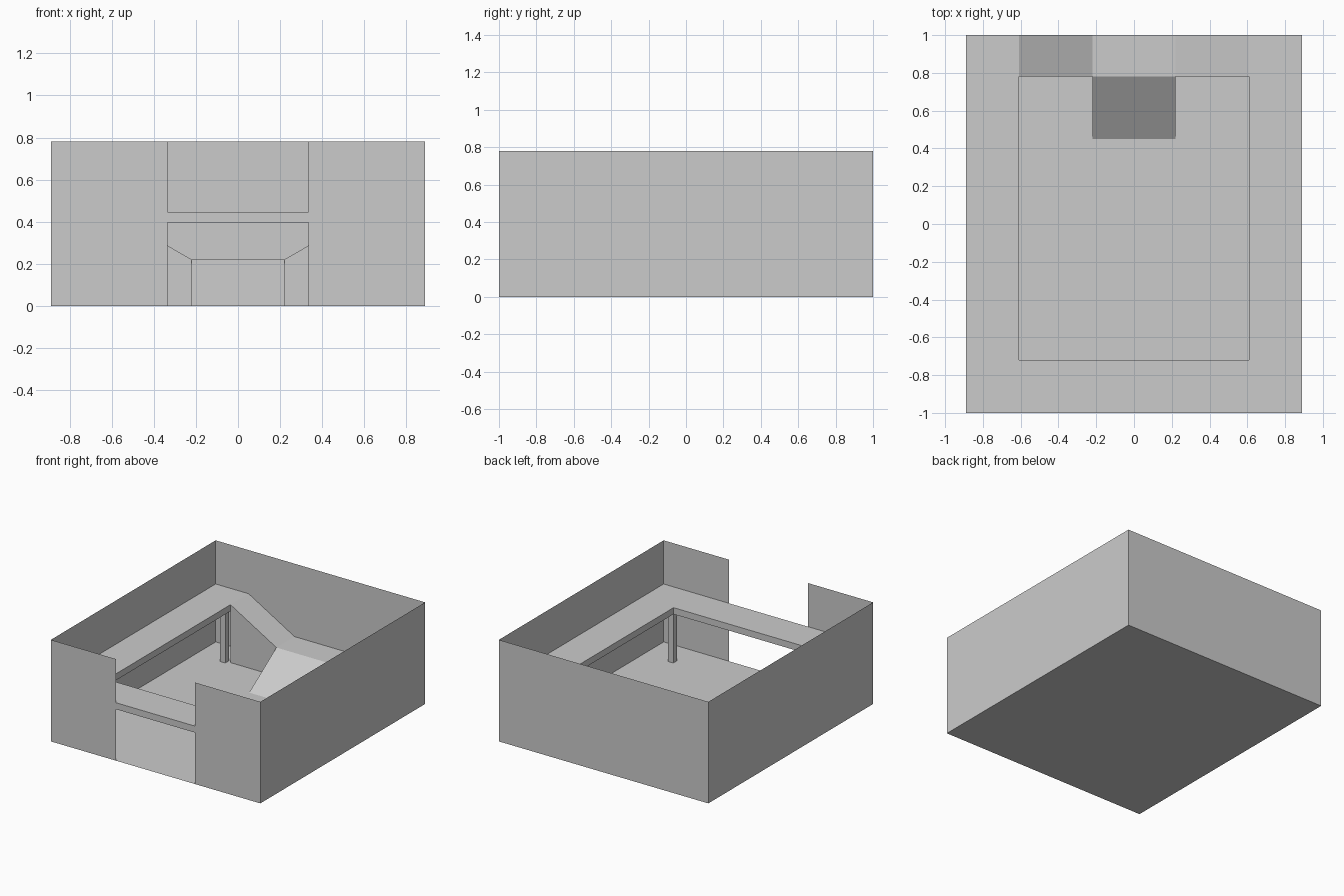
import bpy, bmesh
from mathutils import Vector

if "Cube" in bpy.data.objects:
    bpy.data.objects.remove(bpy.data.objects["Cube"])

W, D, H = 0.89, 1.0, 0.78          # half width, half depth, wall height
DOOR = 0.335                       # half width of the front opening
LOW, TOP = 0.395, 0.445            # balcony slab underside and top
HX, HY0, HY1 = 0.61, -0.72, 0.78   # balcony hole
LX, LZ, RY = 0.22, 0.22, 0.45      # stair landing half width, height, ramp foot


def finish(name, bm):
    mesh = bpy.data.meshes.new(name)
    bm.to_mesh(mesh)
    bm.free()
    obj = bpy.data.objects.new(name, mesh)
    bpy.context.collection.objects.link(obj)
    return obj


def panel(name, points):
    bm = bmesh.new()
    bm.faces.new([bm.verts.new(p) for p in points])
    return finish(name, bm)


def prism(name, profile, offset):
    """Extrude a profile, then drop faces lying on the floor or outer walls."""
    bm = bmesh.new()
    face = bm.faces.new([bm.verts.new(p) for p in profile])
    ext = bmesh.ops.extrude_face_region(bm, geom=[face], use_keep_orig=True)
    moved = [v for v in ext["geom"] if isinstance(v, bmesh.types.BMVert)]
    bmesh.ops.translate(bm, verts=moved, vec=Vector(offset))
    bmesh.ops.recalc_face_normals(bm, faces=bm.faces)

    def hidden(f):
        c = f.calc_center_median()
        flat = lambda i: abs(f.normal[i]) > 0.99
        return ((flat(0) and abs(c.x) > W - 1e-4)
                or (flat(1) and abs(c.y) > D - 1e-4)
                or (flat(2) and c.z < 1e-4))
    bmesh.ops.delete(bm, geom=[f for f in bm.faces if hidden(f)], context="FACES")
    return finish(name, bm)


def upright(name, a, b, z0, z1):
    return panel(name, [(*a, z0), (*b, z0), (*b, z1), (*a, z1)])


# Floor and thin outer walls, with a full-height opening in the front
panel("floor", [(-W, D, 0), (W, D, 0), (W, -D, 0), (-W, -D, 0)])
upright("back_wall", (W, D), (-W, D), 0, H)
upright("right_wall", (W, -D), (W, D), 0, H)
upright("left_wall", (-W, D), (-W, -D), 0, H)
upright("front_wall_left", (-W, -D), (-DOOR, -D), 0, H)
upright("front_wall_right", (DOOR, -D), (W, -D), 0, H)

# U-shaped balcony and its edge across the opening
prism("balcony", [(x, y, LOW) for x, y in (
    (-W, -D), (W, -D), (W, D), (HX, D), (HX, HY0),
    (-HX, HY0), (-HX, D), (-W, D))], (0, 0, TOP - LOW))
upright("balcony_front_edge", (-DOOR, -D), (DOOR, -D), LOW, TOP)

# Side ramps meeting at a central landing along the back wall
prism("side_ramps_and_landing", [(x, HY1, z) for x, z in (
    (-HX, 0), (HX, 0), (HX, TOP), (LX, LZ), (-LX, LZ), (-HX, TOP))],
    (0, D - HY1, 0))

# Ramp from the landing down to the floor
prism("lower_ramp", [(-LX, RY, 0), (-LX, HY1, 0), (-LX, HY1, LZ)], (2 * LX, 0, 0))

# Posts under the balcony corners
for sx, side in ((-1, "left"), (1, "right")):
    for sy, end in ((-1, "front"), (1, "back")):
        prism(f"post_{end}_{side}", [
            (sx * x, sy * y, 0) for x, y in (
                (0.636, 0.754), (0.68, 0.754), (0.68, 0.798), (0.636, 0.798))],
            (0, 0, LOW))
